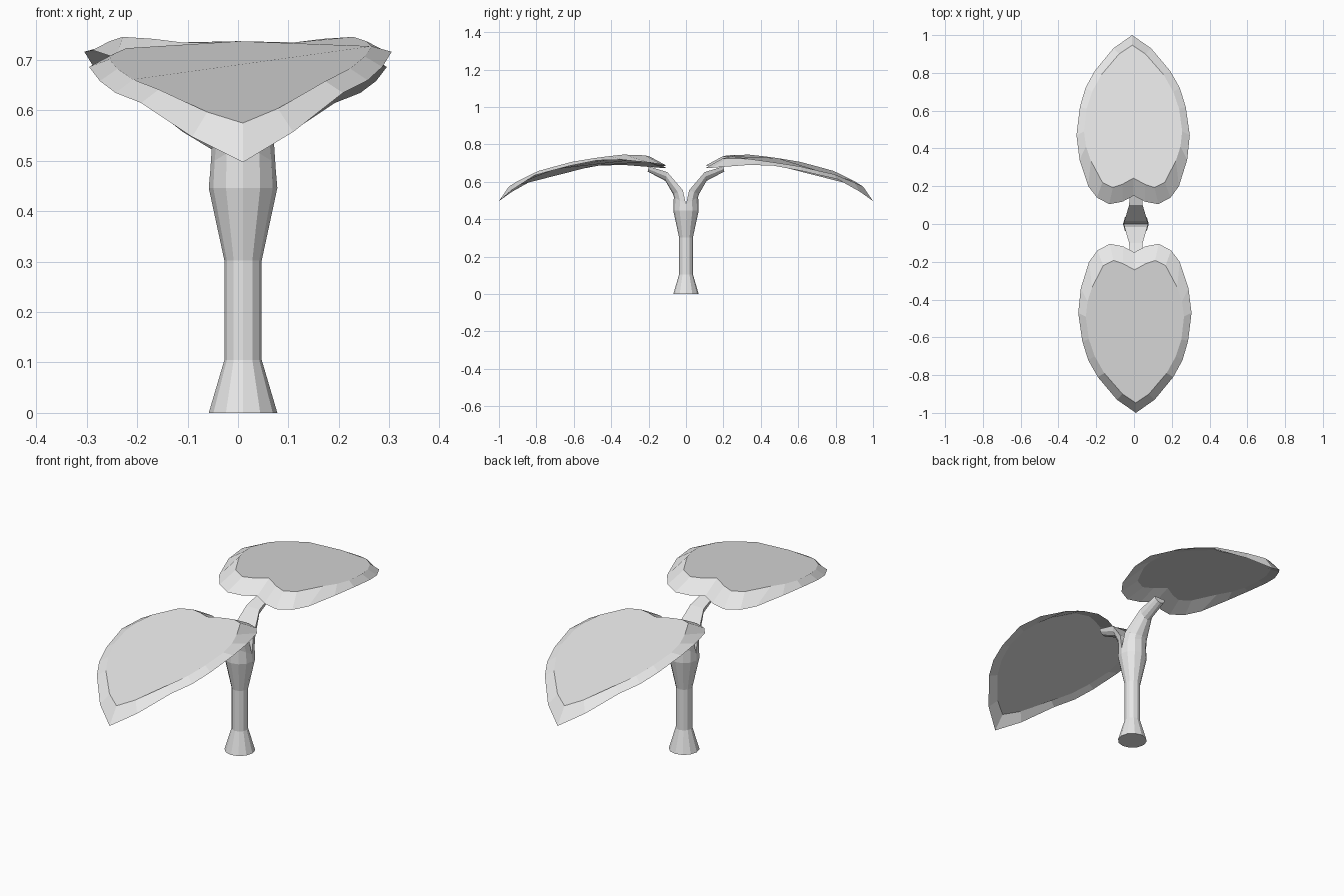
import bpy, bmesh, math
from mathutils import Matrix

cube = bpy.data.objects.get("Cube")
if cube:
    bpy.data.objects.remove(cube, do_unlink=True)

grey = bpy.data.materials.new("pale_grey")
grey.use_nodes = True
grey.diffuse_color = (0.8, 0.8, 0.8, 1)
grey.node_tree.nodes["Principled BSDF"].inputs["Base Color"].default_value = (0.8, 0.8, 0.8, 1)

SIDES = 12
HALF = SIDES // 2
CENTRE_X = 0.01


def finish(bm, name):
    bmesh.ops.recalc_face_normals(bm, faces=bm.faces[:])
    mesh = bpy.data.meshes.new(name)
    bm.to_mesh(mesh)
    bm.free()
    mesh.materials.append(grey)
    obj = bpy.data.objects.new(name, mesh)
    bpy.context.collection.objects.link(obj)


def bridge(bm, a, b):
    n = len(a)
    for i in range(n):
        j = (i + 1) % n
        bm.faces.new((a[i], a[j], b[j], b[i]))


def interpolate(table, t):
    for (t0, v0), (t1, v1) in zip(table, table[1:]):
        if t <= t1:
            return v0 + (v1 - v0) * (t - t0) / (t1 - t0)
    return table[-1][1]


# Stem: faceted lathe whose top edge dips to the fork
bm = bmesh.new()
rings = []
for radius, z, rise in [(0.068, 0, 0), (0.037, 0.105, 0), (0.037, 0.302, 0),
                        (0.068, 0.446, 0), (0.065, 0.48, 0.04)]:
    ring = []
    for i in range(SIDES):
        a = math.tau * i / SIDES
        ring.append(bm.verts.new((CENTRE_X + radius * math.cos(a), radius * math.sin(a),
                                  z + rise * abs(math.sin(a)))))
    rings.append(ring)
for a, b in zip(rings, rings[1:]):
    bridge(bm, a, b)
bm.faces.new(rings[0])

# Fork: two half-round branches, flat on their inner side
# each section: half width, inner (y, z), outer (y, z)
sections = [(0.065, (0, 0.48), (0.065, 0.52)),
            (0.06, (0.017, 0.555), (0.07, 0.535)),
            (0.036, (0.1, 0.652), (0.11, 0.605)),
            (0.03, (0.2, 0.682), (0.205, 0.655))]
for side in (-1, 1):
    rings = []
    for width, inner, outer in sections:
        ring = []
        for i in range(HALF + 1):
            a = math.pi * i / HALF
            s = math.sin(a)
            y, z = [p + (q - p) * s for p, q in zip(inner, outer)]
            ring.append(bm.verts.new((CENTRE_X + width * math.cos(a), side * y, z)))
        rings.append(ring)
    for a, b in zip(rings, rings[1:]):
        bridge(bm, a, b)
    bm.faces.new(rings[-1])
bmesh.ops.remove_doubles(bm, verts=bm.verts[:], dist=0.0005)
finish(bm, "stem")

# Leaf: right half of the outer edge and of the inset panel (x, distance out)
edge = [(0, 0.15), (0.06, 0.118), (0.13, 0.105), (0.195, 0.14), (0.24, 0.2), (0.285, 0.34),
        (0.3, 0.47), (0.28, 0.62), (0.25, 0.72), (0.2, 0.81), (0.1, 0.93), (0, 1)]
panel = [(0, 0.243), (0.06, 0.21), (0.11, 0.193), (0.165, 0.22), (0.225, 0.335), (0.25, 0.41),
         (0.26, 0.49), (0.245, 0.61), (0.215, 0.7), (0.165, 0.79), (0.07, 0.9), (0, 0.947)]
edge_height = [(0.1, 0.68), (0.2, 0.692), (0.34, 0.705), (0.47, 0.701),
               (0.62, 0.672), (0.82, 0.622), (0.93, 0.552), (1, 0.497)]
panel_height = [(0.18, 0.727), (0.25, 0.738), (0.34, 0.734), (0.49, 0.714), (0.6, 0.697),
                (0.8, 0.647), (0.9, 0.6), (0.95, 0.573)]
ROLL = 0.05


def leaf_ring(bm, half, heights, drop=0):
    points = half + [(-x, y) for x, y in half[-2:0:-1]]
    return [bm.verts.new((x + 0.01 * y, -y, interpolate(heights, y) - drop + ROLL * x))
            for x, y in points]


for name, turn in [("front_leaf", 0), ("back_leaf", math.pi)]:
    bm = bmesh.new()
    rim = leaf_ring(bm, edge, edge_height)
    for drop in (0, 0.015):
        inset = leaf_ring(bm, panel, panel_height, drop)
        bridge(bm, rim, inset)
        bm.faces.new(inset)
    bmesh.ops.transform(bm, matrix=Matrix.Rotation(turn, 4, "Z"), verts=bm.verts[:])
    finish(bm, name)
